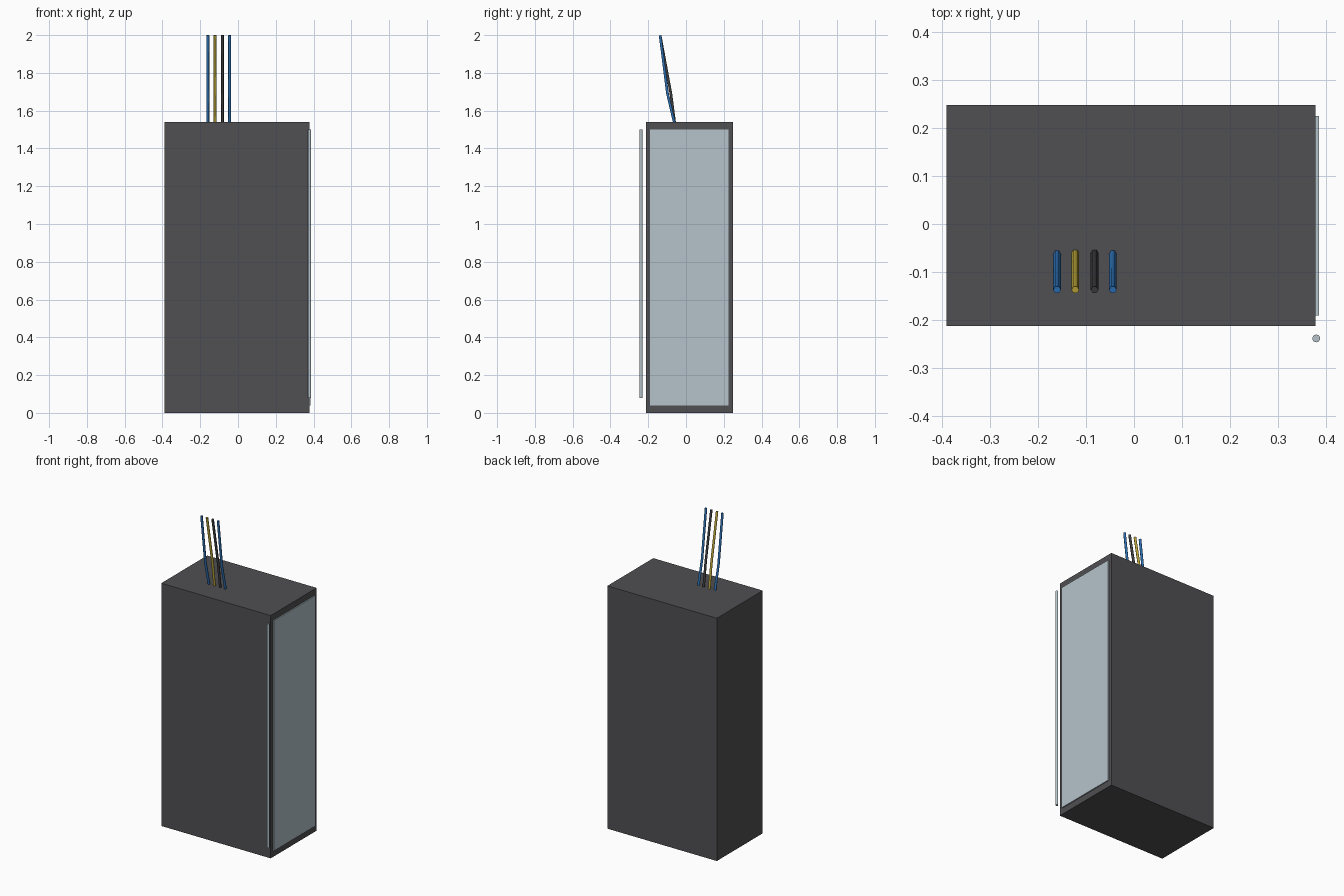
import bpy
from mathutils import Vector

if "Cube" in bpy.data.objects:
    bpy.data.objects.remove(bpy.data.objects["Cube"], do_unlink=True)


def material(name, rgb):
    mat = bpy.data.materials.new(name)
    mat.use_nodes = True
    colour = (*rgb, 1)
    mat.diffuse_color = colour
    mat.node_tree.nodes["Principled BSDF"].inputs["Base Color"].default_value = colour
    return mat


charcoal = material("charcoal", (0.08, 0.078, 0.085))
pale_glass = material("pale glass", (0.46, 0.55, 0.59))
blue = material("blue", (0.025, 0.16, 0.45))
yellow = material("yellow", (0.50, 0.38, 0.04))
black = material("black", (0.045, 0.045, 0.05))


def finish(name, mat):
    obj = bpy.context.object
    obj.name = name
    obj.data.materials.append(mat)
    return obj


def box(name, low, high, mat):
    low, high = Vector(low), Vector(high)
    bpy.ops.mesh.primitive_cube_add(size=1, location=(low + high) / 2)
    finish(name, mat).scale = high - low


# Cabinet and the thin panel on its side
box("cabinet_body", (-0.39, -0.212, 0), (0.378, 0.248, 1.54), charcoal)
box("side_panel", (0.372, -0.19, 0.04), (0.385, 0.225, 1.5), pale_glass)

# Slim handle rod standing just off the front corner
bpy.ops.mesh.primitive_cylinder_add(vertices=16, radius=0.008, depth=1.42,
                                    location=(0.379, -0.238, 0.79))
finish("handle_rod", pale_glass)
bpy.ops.object.shade_smooth_by_angle()


# Bent six-sided cables rising from the top
def cable(name, x, bend_y, mat):
    curve = bpy.data.curves.new(name, "CURVE")
    curve.dimensions = "3D"
    curve.bevel_depth = 0.008
    curve.bevel_resolution = 1
    curve.use_fill_caps = True
    path = [(-0.058, 1.52), (bend_y, 1.69), (-0.137, 1.999)]
    spline = curve.splines.new("POLY")
    spline.points.add(len(path) - 1)
    for point, (y, z) in zip(spline.points, path):
        point.co = (x, y, z, 1)
    curve.materials.append(mat)
    obj = bpy.data.objects.new(name, curve)
    bpy.context.collection.objects.link(obj)


cable("outer_cable_right", -0.16, -0.098, blue)
cable("yellow_cable", -0.122, -0.08, yellow)
cable("black_cable", -0.082, -0.08, black)
cable("outer_cable_left", -0.044, -0.098, blue)
